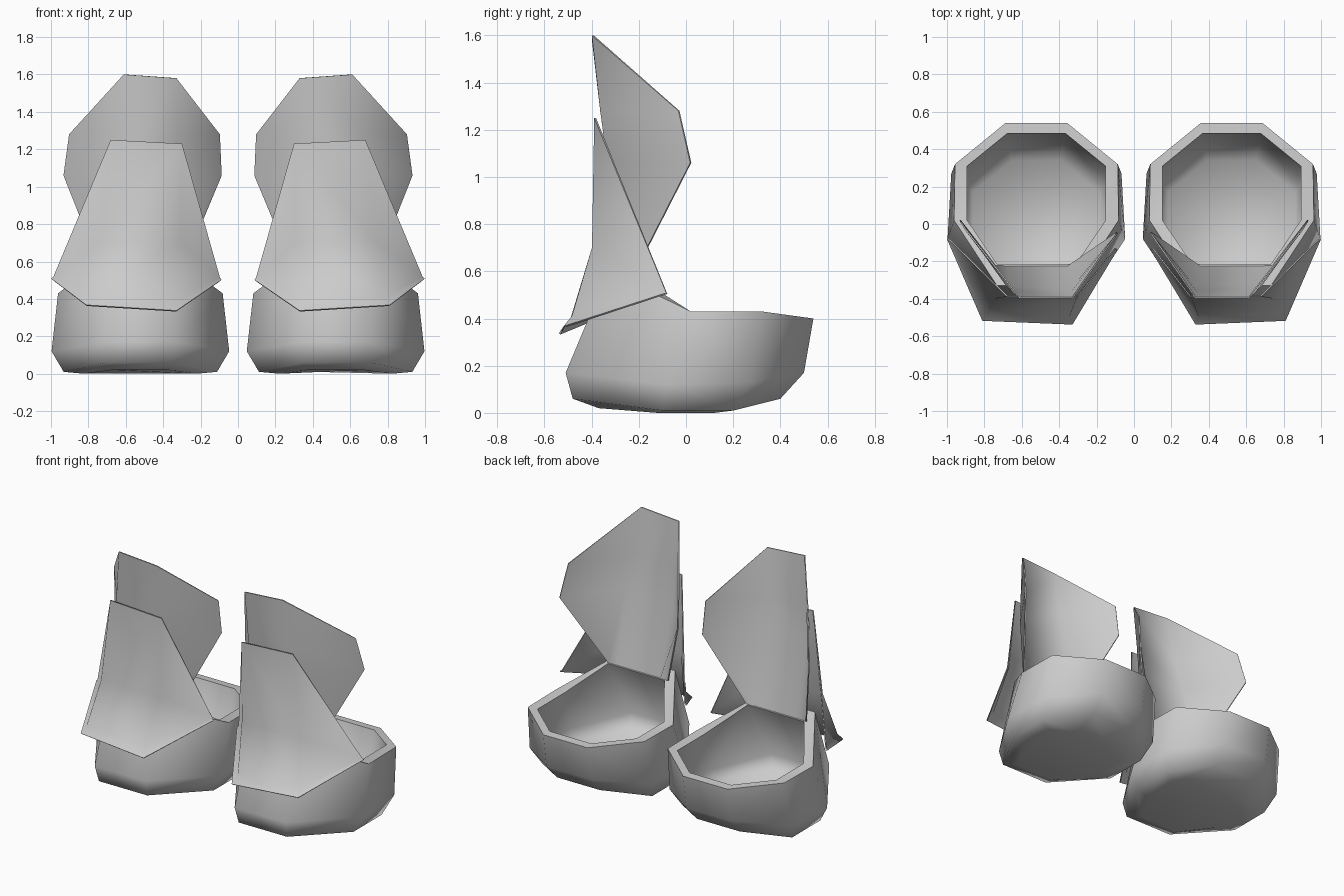
import bpy, bmesh, math

if "Cube" in bpy.data.objects:
    bpy.data.objects.remove(bpy.data.objects["Cube"])

CX = 0.522  # centre line of one boot


def finish(name, bm, thickness=0):
    bmesh.ops.recalc_face_normals(bm, faces=bm.faces[:])
    me = bpy.data.meshes.new(name)
    bm.to_mesh(me)
    bm.free()
    ob = bpy.data.objects.new(name, me)
    bpy.context.collection.objects.link(ob)
    bpy.ops.object.select_all(action='DESELECT')
    ob.select_set(True)
    bpy.context.view_layer.objects.active = ob
    if thickness:
        sol = ob.modifiers.new("thickness", 'SOLIDIFY')
        sol.thickness = thickness
        sol.offset = 0
        bpy.ops.object.modifier_apply(modifier=sol.name)
    mir = ob.modifiers.new("pair", 'MIRROR')
    mir.use_mirror_merge = False
    bpy.ops.object.modifier_apply(modifier=mir.name)
    bpy.ops.object.shade_smooth_by_angle(angle=math.radians(70))
    return ob


def plate(name, pts, faces, thickness):
    bm = bmesh.new()
    vs = [bm.verts.new(p) for p in pts]
    for f in faces:
        bm.faces.new([vs[i] for i in f])
    finish(name, bm, thickness)


# Foot shell: eight-sided rings given as (half width, y, z) from back to front
rings = [
    [(.12, .20, .01), (.30, .12, .00), (.30, -.12, .00), (.15, -.37, .02)],   # sole
    [(.16, .40, .06), (.41, .20, .01), (.41, -.10, .01), (.18, -.48, .06)],   # sole edge
    [(.17, .50, .17), (.455, .27, .13), (.475, -.08, .12), (.19, -.51, .17)],  # widest
    [(.165, .54, .40), (.435, .32, .43), (.44, .02, .43), (.21, -.33, .60)],  # outer rim
    [(.155, .485, .405), (.37, .31, .43), (.37, .02, .43), (.21, -.215, .58)],  # inner rim
    [(.15, .43, .18), (.39, .23, .15), (.40, -.08, .14), (.18, -.42, .18)],   # inner wall
    [(.13, .34, .09), (.34, .17, .06), (.34, -.10, .06), (.15, -.38, .09)],   # inner floor
]
bm = bmesh.new()
loops = []
for r in rings:
    right = [(CX + h, y, z) for h, y, z in r]
    left = [(CX - h, y, z) for h, y, z in reversed(r)]
    loops.append([bm.verts.new(p) for p in right + left])
for a, b in zip(loops, loops[1:]):
    for i in range(8):
        j = (i + 1) % 8
        bm.faces.new((a[i], a[j], b[j], b[i]))
bm.faces.new(loops[0])
bm.faces.new(loops[-1])
finish("foot_shell", bm)

# Shin guard: front panel with two side wings and a flared lower lip
plate("shin_guard",
      [(.30, -.385, 1.23), (.68, -.385, 1.25),
       (.31, -.395, .70), (.74, -.395, .70),
       (.10, -.13, .515), (.345, -.49, .385), (.79, -.48, .41), (.985, -.085, .515),
       (.09, -.135, .50), (.33, -.535, .335), (.81, -.515, .365), (.997, -.08, .507)],
      [(0, 2, 3, 1), (2, 5, 6, 3), (0, 4, 2), (4, 5, 2), (1, 3, 7), (3, 6, 7),
       (4, 8, 9, 5), (5, 9, 10, 6), (6, 10, 11, 7)], .008)

# Knee guard: taller curved plate leaning out from the front rim
plate("knee_guard",
      [(.33, -.395, 1.58), (.61, -.395, 1.60),
       (.10, -.065, 1.28), (.33, -.36, 1.28), (.65, -.36, 1.28), (.90, -.03, 1.28),
       (.09, -.045, 1.06), (.32, -.33, 1.06), (.68, -.33, 1.06), (.93, .02, 1.06),
       (.29, -.225, .58), (.35, -.225, .57), (.67, -.225, .57), (.74, -.225, .58)],
      [(0, 3, 4, 1), (0, 2, 3), (1, 4, 5),
       (2, 6, 7, 3), (3, 7, 8, 4), (4, 8, 9, 5),
       (6, 10, 11, 7), (7, 11, 12, 8), (8, 12, 13, 9)], .008)
